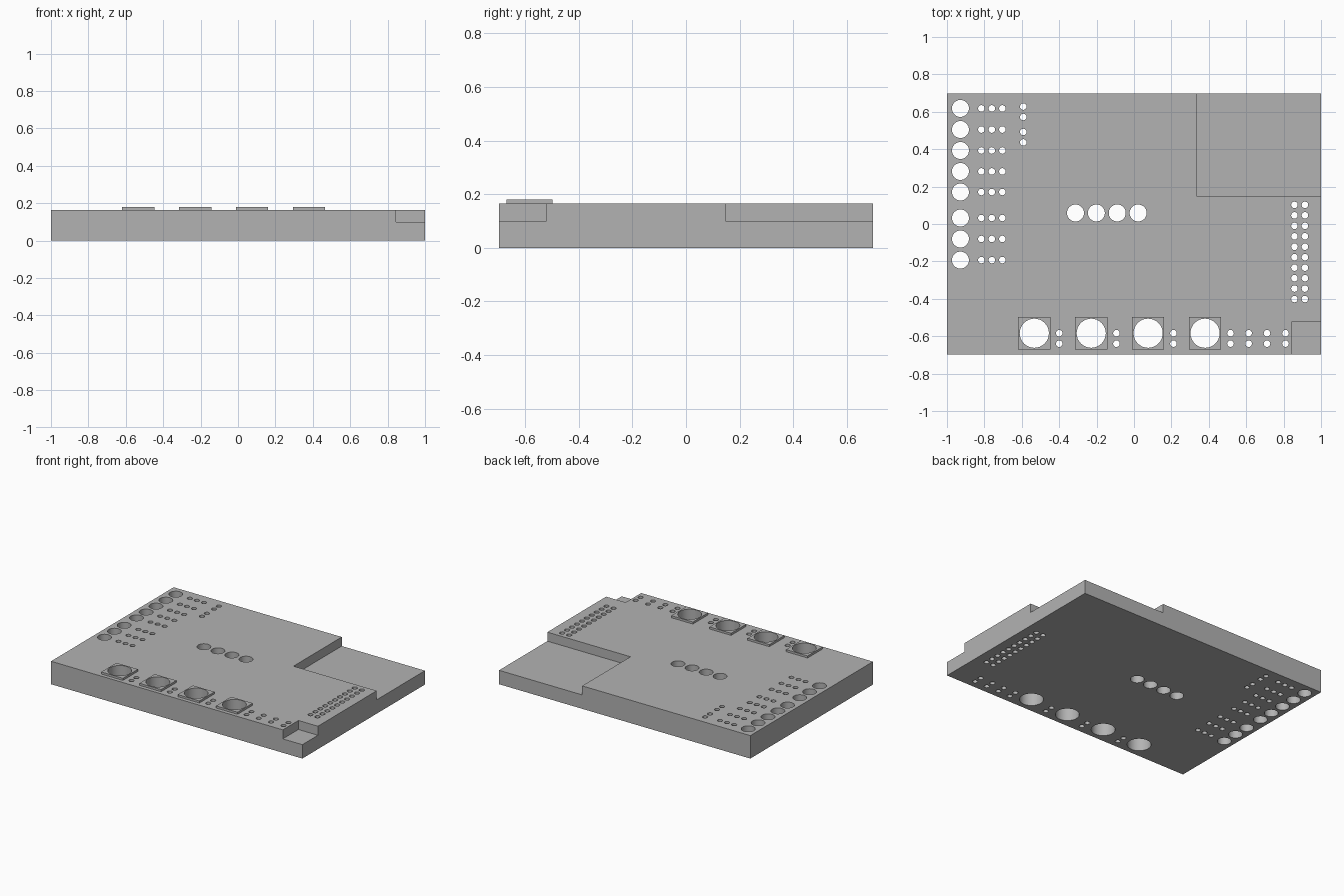
import bpy, bmesh
from math import radians
from mathutils import Matrix, Vector

if "Cube" in bpy.data.objects:
    bpy.data.objects.remove(bpy.data.objects["Cube"])

HALF_X, HALF_Y = 1.0, 0.697
LEDGE, TOP, PAD_TOP = 0.1, 0.165, 0.18
BIG, MEDIUM, SMALL = 0.078, 0.0455, 0.0175

grey = bpy.data.materials.new("plain_grey")
grey.use_nodes = True
colour = (0.45, 0.45, 0.45, 1)
grey.diffuse_color = colour
grey.node_tree.nodes["Principled BSDF"].inputs["Base Color"].default_value = colour


def add_box(bm, low, high):
    low, high = Vector(low), Vector(high)
    matrix = Matrix.Translation((low + high) / 2) @ Matrix.Diagonal((*(high - low), 1))
    bmesh.ops.create_cube(bm, size=1, matrix=matrix)


def add_drill(bm, x, y, radius):
    bmesh.ops.create_cone(bm, cap_ends=True, segments=32, radius1=radius, radius2=radius,
                          depth=1, matrix=Matrix.Translation((x, y, 0.1)))


def make_object(name, bm):
    mesh = bpy.data.meshes.new(name)
    bm.to_mesh(mesh)
    bm.free()
    mesh.materials.append(grey)
    obj = bpy.data.objects.new(name, mesh)
    bpy.context.collection.objects.link(obj)
    return obj


# Board slab
bm = bmesh.new()
add_box(bm, (-HALF_X, -HALF_Y, 0), (HALF_X, HALF_Y, TOP))
board = make_object("board", bm)

# Raised square pads along the front edge
pad_centres = [(-0.533 + 0.3043 * i, -0.584) for i in range(4)]
pads = []
for i, (x, y) in enumerate(pad_centres):
    bm = bmesh.new()
    add_box(bm, (x - 0.086, y - 0.086, TOP), (x + 0.086, y + 0.086, PAD_TOP))
    pads.append(make_object(f"mounting_pad_{i + 1}", bm))

# Large holes through the pads
holes = [(x, y, BIG) for x, y in pad_centres]

# Left edge: medium holes, most with a row of three small ones
for y in (0.618, 0.505, 0.393, 0.281, 0.171, 0.032, -0.08, -0.193):
    holes.append((-0.928, y, MEDIUM))
    holes += [(x, y, SMALL) for x in (-0.816, -0.76, -0.704)]

# Short back-left column and the central row
holes += [(-0.592, y, SMALL) for y in (0.628, 0.572, 0.492, 0.436)]
holes += [(-0.313 + 0.1117 * i, 0.059, MEDIUM) for i in range(4)]

# Two-column header on the right
holes += [(x, 0.102 - 0.0559 * i, SMALL) for x in (0.858, 0.914) for i in range(10)]

# Pairs of small holes between and beside the pads
for x in (-0.4, -0.094, 0.211, 0.516, 0.613, 0.711, 0.81):
    holes += [(x, y, SMALL) for y in (-0.584, -0.64)]

# One cutter holds the drills and the two corner steps
bm = bmesh.new()
for x, y, radius in holes:
    add_drill(bm, x, y, radius)
add_box(bm, (0.338, 0.148, LEDGE), (1.2, 0.9, 0.5))
add_box(bm, (0.845, -0.9, LEDGE), (1.2, -0.52, 0.5))
cutter = make_object("hole_cutter", bm)
cutter.hide_render = True

for obj in [board] + pads:
    cut = obj.modifiers.new("Holes", 'BOOLEAN')
    cut.operation = 'DIFFERENCE'
    cut.solver = 'EXACT'
    cut.object = cutter
    bpy.ops.object.select_all(action='DESELECT')
    obj.select_set(True)
    bpy.context.view_layer.objects.active = obj
    bpy.ops.object.modifier_apply(modifier=cut.name)
    bpy.ops.object.shade_smooth_by_angle(angle=radians(30))

bpy.data.objects.remove(cutter)
